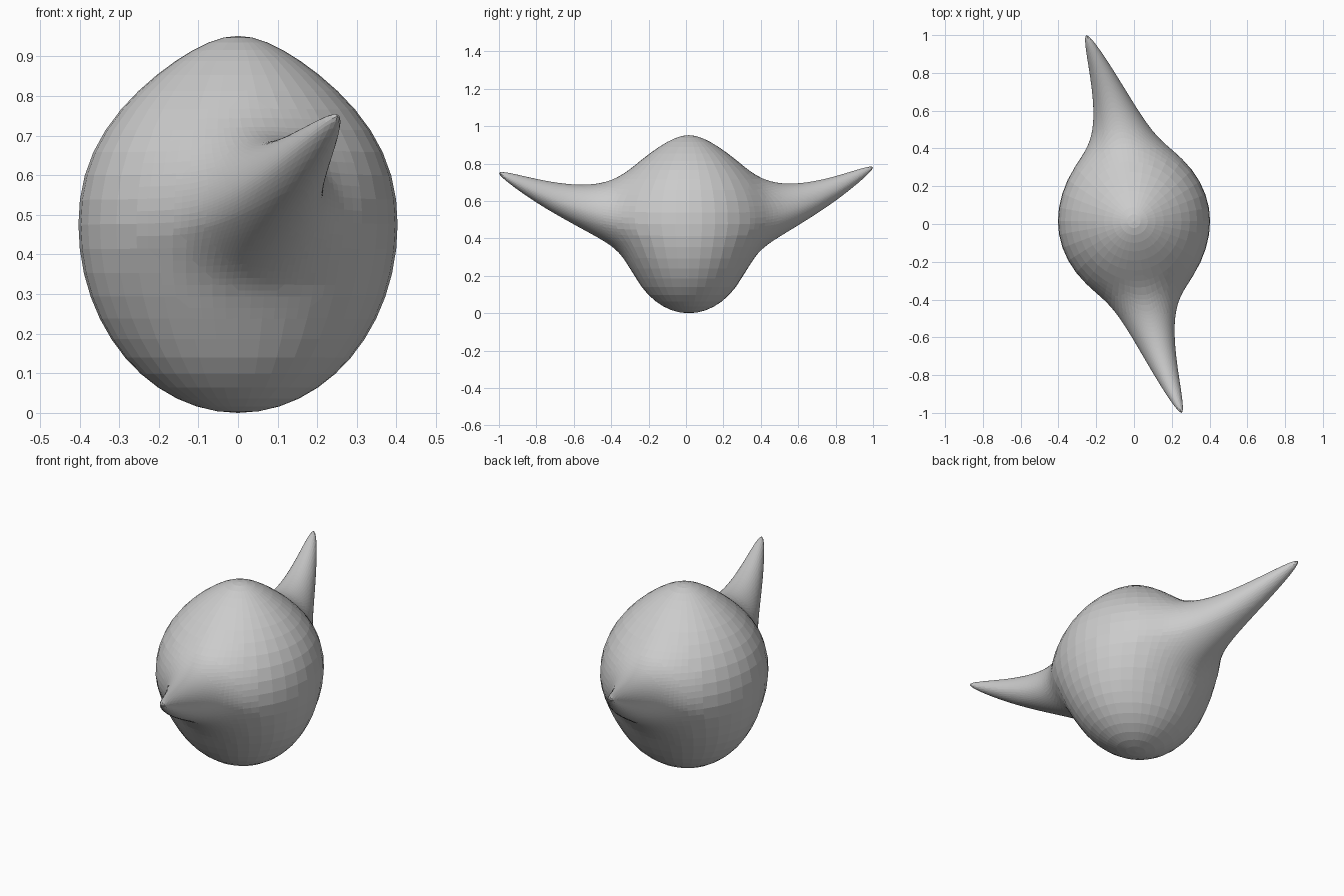
import bpy, bmesh
from math import exp, copysign
from mathutils import Vector

if "Cube" in bpy.data.objects:
    bpy.data.objects.remove(bpy.data.objects["Cube"])

# Each horn is pulled from a base point on the body by an offset
HORNS = [
    (Vector((.045, -.387, .52)), Vector((.207, -.616, .234))),
    (Vector((-.045, .417, .52)), Vector((-.207, .586, .264))),
]
MID_Y = .015


def body_point(p):
    # round body: pointed crown, underside slimmer from front to back
    u, v, w = p.normalized()
    crown = 1 - .33 * max(0, w) ** 3
    z = .481 + .476 * w
    slim = 1 - .12 * min(1, max(0, (.46 - z) / .25))
    return Vector((.403 * u * crown, MID_Y + .403 * v * crown * slim, z))


def pull(p, base):
    # narrow core for the horn plus a broad shoulder around its root
    dx, dz = p.x - base.x, p.z - base.z
    r = ((dx / .1) ** 2 + (dz / (.11 if dz > 0 else .088)) ** 2) ** .5
    shoulder = exp(-(dx / .27) ** 2 - (dz / (.2 if dz > 0 else .13)) ** 2)
    return .88 * exp(-r ** 1.75) + .12 * shoulder


def near_horn(p, reach):
    q = body_point(p)
    return any((q - base).length < reach for base, _ in HORNS)


# Coarse ball, refined where the horns grow
bm = bmesh.new()
bmesh.ops.create_uvsphere(bm, u_segments=36, v_segments=24, radius=1)
for reach in (.34, .24, .17):
    edges = [e for e in bm.edges if all(near_horn(v.co, reach) for v in e.verts)]
    bmesh.ops.subdivide_edges(bm, edges=edges, cuts=1, use_grid_fill=True)
    for v in bm.verts:
        v.co.normalize()

# Shape the body, then pull the two horns out with a soft falloff
for v in bm.verts:
    p = body_point(v.co)
    for base, offset in HORNS:
        if (p.y - MID_Y) * base.y > 0:
            # the pull fades out towards the middle of the body
            fade = min(1, abs(p.y - MID_Y) / .25)
            w = pull(p, base) * fade * fade * (3 - 2 * fade)
            p = p + Vector((offset.x * w ** 1.25, offset.y * w, offset.z * w ** 1.45))
    v.co = p

zmin = min(v.co.z for v in bm.verts)
bmesh.ops.translate(bm, verts=bm.verts, vec=(0, 0, -zmin))
bmesh.ops.recalc_face_normals(bm, faces=bm.faces)
mesh = bpy.data.meshes.new("horned_body")
bm.to_mesh(mesh)
bm.free()
obj = bpy.data.objects.new("horned_body", mesh)
bpy.context.collection.objects.link(obj)
